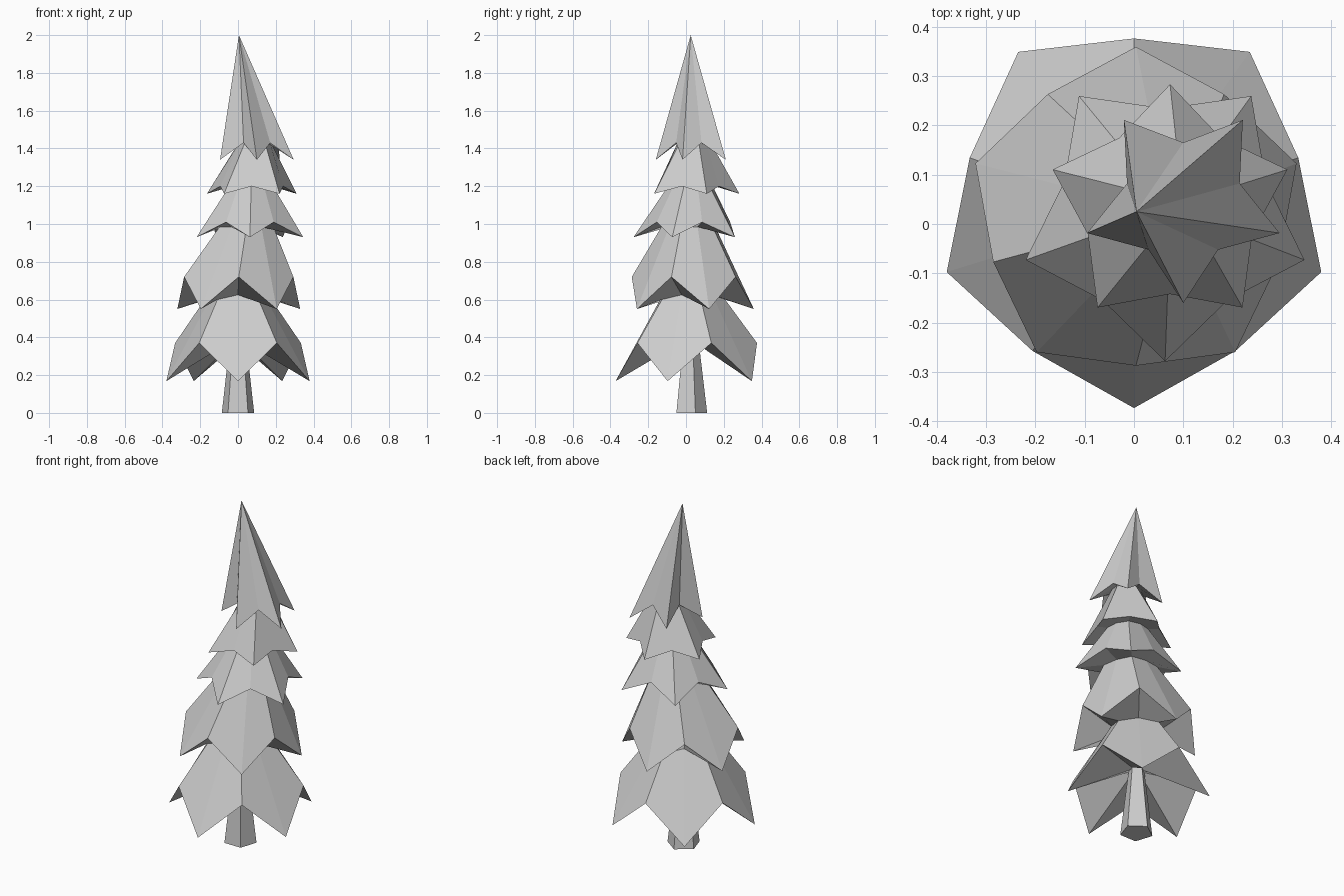
import bpy
import bmesh
from math import cos, sin, radians
from mathutils import Vector

cube = bpy.data.objects.get("Cube")
if cube:
    bpy.data.objects.remove(cube, do_unlink=True)

COLOUR = (0.61, 0.61, 0.61, 1)
grey = bpy.data.materials.new("plain_grey")
grey.use_nodes = True
grey.diffuse_color = COLOUR
grey.node_tree.nodes["Principled BSDF"].inputs["Base Color"].default_value = COLOUR

SIDES = 10
FLAT = cos(radians(36))  # mid-side radius of a pentagon relative to its corners


def ring(centre, even, odd):
    """Ten points around a centre; even and odd points each have (radius, height)."""
    points = []
    for i in range(SIDES):
        radius, z = odd if i % 2 else even
        a = radians(-90 + 36 * i)
        points.append(Vector((centre[0] + radius * cos(a), centre[1] + radius * sin(a), z)))
    return points


def loft(name, rings, apex=None, cap_bottom=False):
    """Skin a stack of rings, closing it to an apex or a flat base on request."""
    bm = bmesh.new()
    loops = [[bm.verts.new(p) for p in r] for r in rings]
    for low, high in zip(loops, loops[1:]):
        for i in range(SIDES):
            j = (i + 1) % SIDES
            bm.faces.new((low[i], low[j], high[j], high[i]))
    if apex:
        tip = bm.verts.new(apex)
        for i in range(SIDES):
            bm.faces.new((loops[-1][i], loops[-1][(i + 1) % SIDES], tip))
    if cap_bottom:
        bm.faces.new(loops[0][::-1])
    mesh = bpy.data.meshes.new(name)
    bm.to_mesh(mesh)
    bm.free()
    mesh.materials.append(grey)
    obj = bpy.data.objects.new(name, mesh)
    bpy.context.collection.objects.link(obj)


# Necks where one layer of branches meets the next: centre, even and odd (radius, height)
necks = [
    ((0, 0.022), (0.045 * FLAT, 0.38), (0.045, 0.38)),
    ((0, 0.022), (0.145, 0.625), (0.185, 0.6)),
    ((0.045, 0.02), (0.15, 0.985), (0.135, 0.985)),
    ((0.07, 0.027), (0.115, 1.21), (0.11, 1.21)),
    ((0.09, 0.04), (0.08, 1.44), (0.085, 1.44)),
]
neck_rings = [ring(*neck) for neck in necks]

# Branch layers: centre, drooping tip (radius, height), notch (radius, height)
layers = [
    ((0, 0.026), (0.399, 0.168), (0.35, 0.37)),
    ((0.004, 0.017), (0.342, 0.55), (0.304, 0.72)),
    ((0.063, 0.019), (0.297, 0.93), (0.215, 1.01)),
    ((0.073, 0.033), (0.25, 1.16), (0.175, 1.2)),
    ((0.1, 0.045), (0.205, 1.34), (0.12, 1.43)),
]

# Trunk: tapering pentagon
foot = ring((0, 0.022), (0.09 * FLAT, 0), (0.09, 0))
loft("trunk", [foot, neck_rings[0]], cap_bottom=True)

# Star-shaped branch layers, each turned half a step from the one below
for k, (centre, tip, notch) in enumerate(layers):
    even, odd = (notch, tip) if k % 2 else (tip, notch)
    stack = [neck_rings[k], ring(centre, even, odd)]
    if k + 1 < len(layers):
        loft(f"branch_layer_{k + 1}", stack + [neck_rings[k + 1]])
    else:
        loft("treetop", stack, apex=(0.005, 0.025, 2.0))
